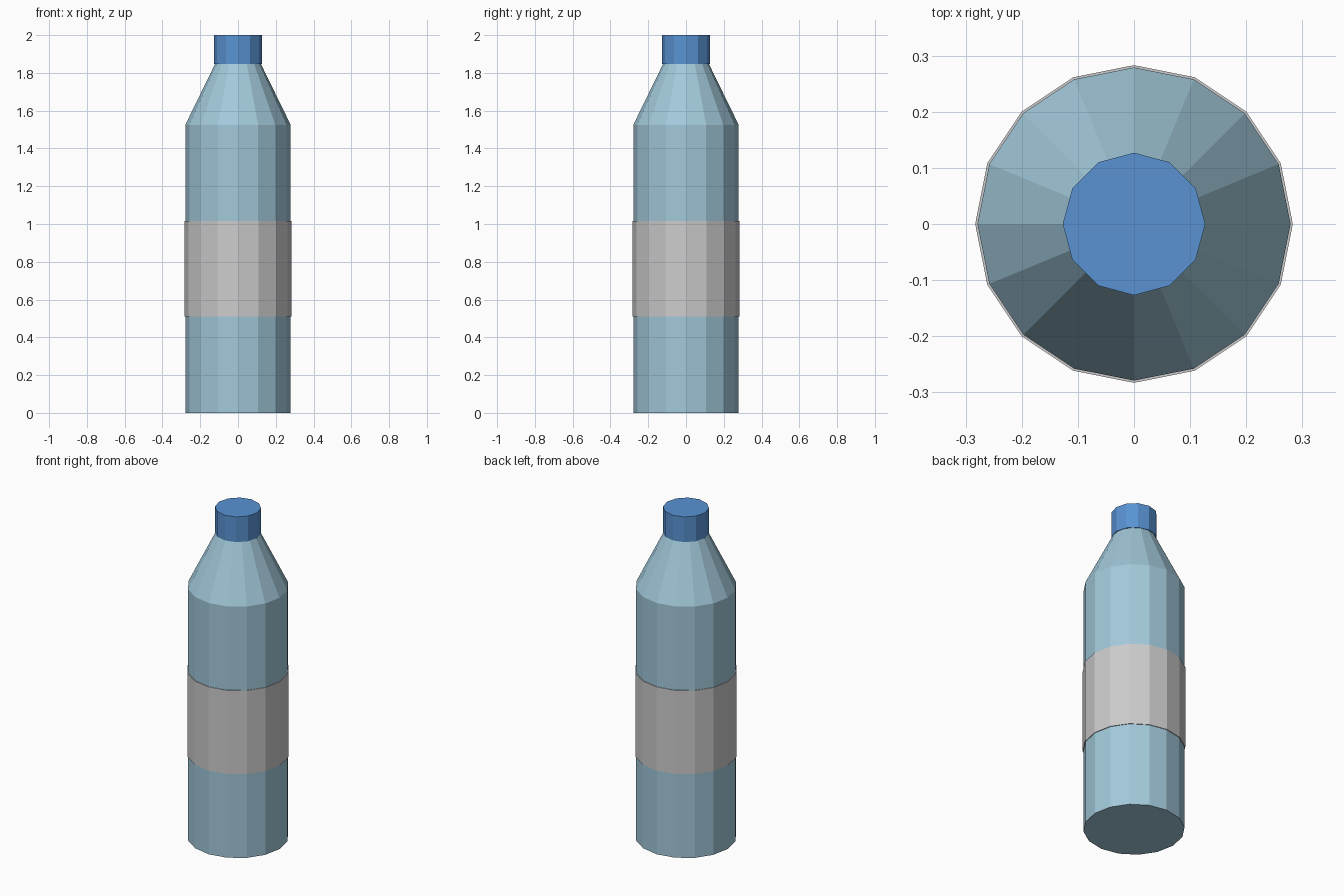
import bpy, bmesh, math

if "Cube" in bpy.data.objects:
    bpy.data.objects.remove(bpy.data.objects["Cube"])


def lathe(name, profile, sides, color):
    """Closed faceted solid from (radius, z) rings, first vertex on +x."""
    bm = bmesh.new()
    rings = []
    for r, z in profile:
        rings.append([bm.verts.new((r * math.cos(2 * math.pi * i / sides),
                                    r * math.sin(2 * math.pi * i / sides), z))
                      for i in range(sides)])
    for a, b in zip(rings, rings[1:]):
        for i in range(sides):
            j = (i + 1) % sides
            bm.faces.new((a[i], a[j], b[j], b[i]))
    bm.faces.new(rings[0][::-1])
    bm.faces.new(rings[-1])
    mesh = bpy.data.meshes.new(name)
    bm.to_mesh(mesh)
    bm.free()
    mat = bpy.data.materials.new(name + "_color")
    mat.diffuse_color = (*color, 1)
    mat.use_nodes = True
    mat.node_tree.nodes["Principled BSDF"].inputs["Base Color"].default_value = mat.diffuse_color
    mesh.materials.append(mat)
    obj = bpy.data.objects.new(name, mesh)
    bpy.context.collection.objects.link(obj)
    return obj


# Bottle body with tapered shoulder
lathe("bottle_body", [(0.279, 0), (0.279, 1.525), (0.12, 1.85)], 16, (0.36, 0.58, 0.70))
# Label band, slightly proud of the body
lathe("label_band", [(0.283, 0.51), (0.283, 1.017)], 16, (0.8, 0.8, 0.8))
# Screw cap
lathe("cap", [(0.127, 1.847), (0.127, 2.0)], 12, (0.10, 0.29, 0.65))
